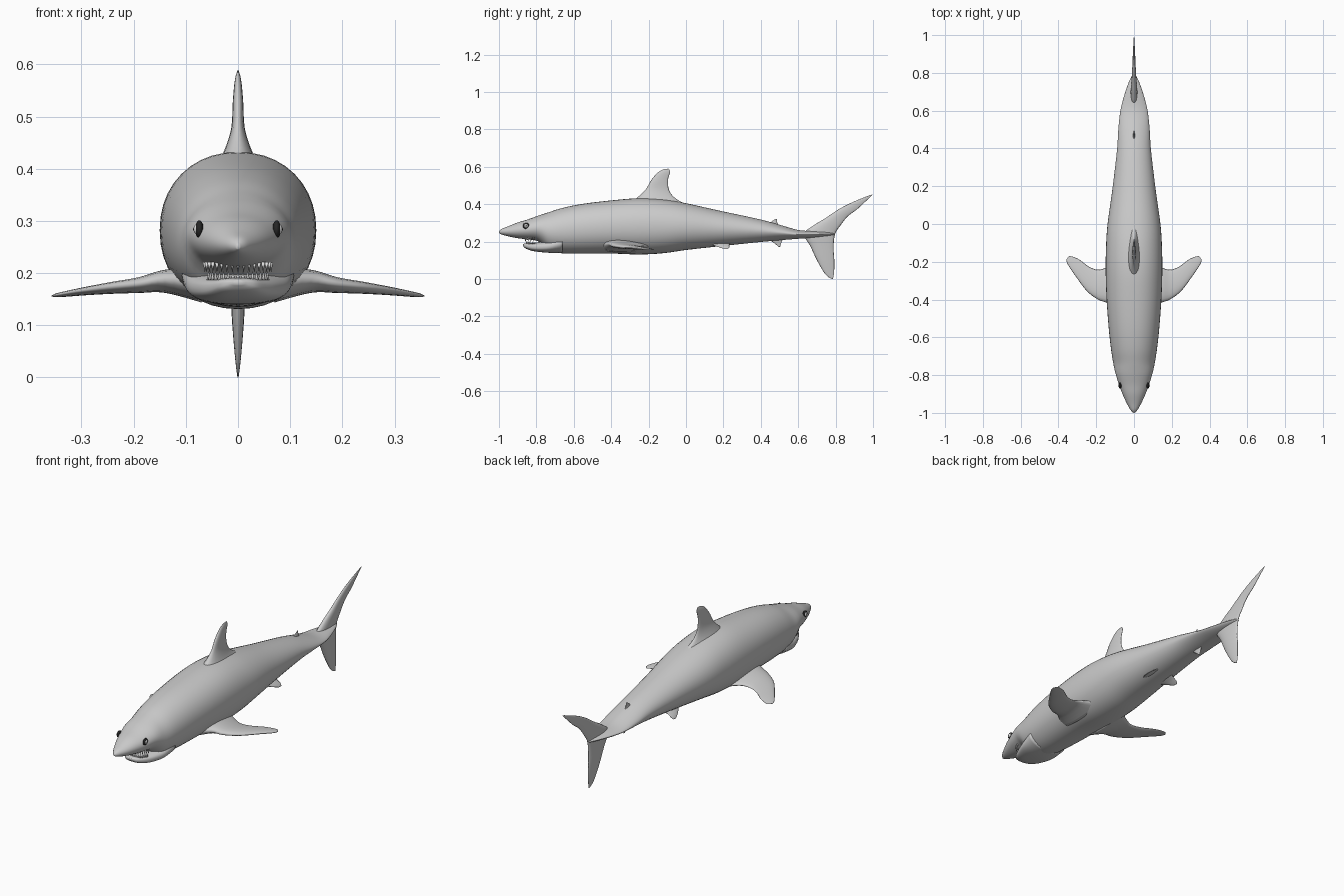
import bpy, bmesh, math
from mathutils import Vector


def material(name, rgb):
    m = bpy.data.materials.new(name)
    m.diffuse_color = (*rgb, 1)
    return m


GREY = material("skin grey", (0.6, 0.6, 0.6))
WHITE = material("tooth white", (0.75, 0.75, 0.75))
DARK = material("eye black", (0.02, 0.02, 0.02))


def finish(bm, name, mat):
    bmesh.ops.recalc_face_normals(bm, faces=bm.faces[:])
    mesh = bpy.data.meshes.new(name)
    bm.to_mesh(mesh)
    bm.free()
    for p in mesh.polygons:
        p.use_smooth = True
    mesh.materials.append(mat)
    ob = bpy.data.objects.new(name, mesh)
    bpy.context.scene.collection.objects.link(ob)
    return ob


def refine(rows, steps):
    """Smooth curve through the stations, as rows of numbers."""
    out = []
    for i in range(len(rows) - 1):
        a, b, c, d = (rows[max(i - 1, 0)], rows[i], rows[i + 1],
                      rows[min(i + 2, len(rows) - 1)])
        for s in range(steps):
            t = s / steps
            out.append([0.5 * (2 * q + (r - p) * t + (2 * p - 5 * q + 4 * r - u) * t * t
                               + (3 * q - p - 3 * r + u) * t ** 3)
                        for p, q, r, u in zip(a, b, c, d)])
    return out + [list(rows[-1])]


def loft(name, rings, mat):
    bm = bmesh.new()
    loops = [[bm.verts.new(p) for p in ring] for ring in rings]
    n = len(loops[0])
    for a, b in zip(loops, loops[1:]):
        for i in range(n):
            bm.faces.new((a[i], a[(i + 1) % n], b[(i + 1) % n], b[i]))
    bm.faces.new(loops[0])
    bm.faces.new(loops[-1])
    return finish(bm, name, mat)


def power(v, p):
    return math.copysign(abs(v) ** p, v)


def hull(name, stations, steps=4, n=40):
    """Stations: y, half width, bottom, top, roundness."""
    rings = []
    for y, w, lo, hi, p in refine(stations, steps):
        ring = []
        for k in range(n):
            a = 2 * math.pi * k / n
            ring.append((w * power(math.cos(a), p), y,
                         (lo + hi) / 2 + (hi - lo) / 2 * power(math.sin(a), p)))
        rings.append(ring)
    return loft(name, rings, GREY)


def fin(name, stations, axis, steps=4, n=20):
    """Stations: leading point, trailing point, half thickness."""
    rings = []
    for r in refine(stations, steps):
        lead, trail, th = Vector(r[0:3]), Vector(r[3:6]), max(r[6], 0.0006)
        ring = []
        for k in range(n):
            a = 2 * math.pi * k / n
            c = (1 - math.cos(a)) / 2
            ring.append(lead.lerp(trail, c) + Vector(axis) * th * math.sin(a) * (1.25 - 0.6 * c))
        rings.append(ring)
    return loft(name, rings, GREY)


def upright(name, rows):
    return fin(name, [(0, a, b, 0, c, d, t) for a, b, c, d, t in rows], (1, 0, 0))


def paired(name, rows):
    for side, s in (("left", 1), ("right", -1)):
        fin(f"{side}_{name}", [(s * r[0], r[1], r[2], s * r[3], r[4], r[5], r[6])
                               for r in rows], (0, 0, 1))


# Body with snout and tail stalk
hull("body", [
    (-1.0, .003, .246, .255, 1), (-.985, .018, .238, .268, 1), (-.95, .038, .228, .282, 1),
    (-.90, .061, .218, .302, 1), (-.85, .080, .212, .317, 1), (-.80, .095, .205, .335, 1),
    (-.77, .103, .185, .345, 1), (-.73, .111, .150, .358, 1), (-.66, .122, .137, .380, .97),
    (-.55, .134, .135, .402, .95), (-.40, .145, .136, .420, .94), (-.25, .150, .131, .432, .94),
    (-.12, .148, .138, .425, .95), (0, .140, .155, .405, .97), (.18, .115, .175, .365, 1),
    (.39, .090, .197, .320, 1.05), (.50, .083, .207, .290, 1.15), (.60, .072, .215, .262, 1.25),
    (.68, .052, .220, .256, 1.25), (.75, .028, .228, .252, 1.2), (.79, .008, .235, .245, 1)])

# Lower jaw
hull("lower_jaw", [
    (-.872, .010, .178, .186, .8), (-.86, .035, .165, .190, .75), (-.83, .057, .152, .192, .75),
    (-.79, .077, .145, .196, .75), (-.73, .098, .140, .210, .85), (-.66, .108, .140, .250, 1)])

# Dorsal fin
upright("dorsal_fin", [
    (-.30, .405, .03, .385, .045), (-.255, .44, -.055, .43, .026), (-.215, .48, -.09, .475, .013),
    (-.185, .53, -.096, .53, .010), (-.15, .57, -.085, .572, .006), (-.12, .587, -.093, .59, .001)])

# Tail fin, lower tip to upper tip
upright("tail_fin", [
    (.78, 0, .786, 0, .001), (.745, .025, .792, .04, .005), (.70, .10, .793, .10, .011),
    (.665, .175, .789, .17, .015), (.63, .24, .797, .24, .018), (.68, .285, .825, .285, .015),
    (.745, .325, .865, .335, .011), (.82, .375, .913, .371, .008), (.90, .415, .955, .41, .005),
    (.985, .449, 1.0, .452, .001)])

# Small fins on the tail stalk
upright("second_dorsal_fin", [
    (.42, .285, .52, .27, .012), (.45, .302, .492, .293, .005), (.47, .316, .486, .312, .003),
    (.48, .322, .486, .322, .001)])
upright("anal_fin", [
    (.42, .225, .53, .225, .012), (.455, .203, .515, .206, .006), (.48, .185, .508, .188, .003),
    (.495, .172, .503, .172, .001)])

# Pectoral and pelvic fins
paired("pectoral_fin", [
    (.07, -.47, .18, .07, -.17, .172, .034), (.14, -.42, .188, .14, -.225, .178, .022),
    (.19, -.40, .18, .19, -.242, .172, .015), (.25, -.355, .173, .24, -.225, .168, .011),
    (.31, -.275, .165, .29, -.188, .162, .007), (.35, -.215, .158, .335, -.17, .157, .004),
    (.358, -.19, .156, .35, -.175, .156, .001)])
paired("pelvic_fin", [
    (.035, .11, .195, .035, .24, .195, .012), (.06, .145, .182, .06, .232, .182, .007),
    (.078, .178, .170, .078, .232, .170, .004), (.088, .205, .161, .088, .225, .161, .001)])


# Eyes: socket ring, eyeball and pupil
def ball(name, centre, size, mat):
    bm = bmesh.new()
    bmesh.ops.create_uvsphere(bm, u_segments=20, v_segments=12, radius=1)
    for v in bm.verts:
        v.co = Vector(c + s * q for c, s, q in zip(centre, size, v.co))
    return finish(bm, name, mat)


for side, s in (("left", 1), ("right", -1)):
    ball(f"{side}_eye_ring", (s * .074, -.855, .284), (.008, .017, .017), DARK)
    ball(f"{side}_eyeball", (s * .076, -.855, .284), (.009, .011, .011), WHITE)
    ball(f"{side}_pupil", (s * .083, -.855, .284), (.003, .004, .004), DARK)

# Two rows of teeth round the mouth
for name, z, h, reach in (("upper_teeth", .221, -.02, 1.04), ("lower_teeth", .187, .018, .92)):
    bm = bmesh.new()
    for k in range(17):
        a = math.radians(-76 + 152 * k / 16)
        x, y = .063 * reach * math.sin(a), -.80 - .058 * reach * math.cos(a)
        base = [bm.verts.new((x + .004 * math.cos(b), y + .004 * math.sin(b), z))
                for b in (i * math.pi / 3 for i in range(6))]
        tip = bm.verts.new((x, y, z + h))
        bm.faces.new(base)
        for i in range(6):
            bm.faces.new((base[i], base[(i + 1) % 6], tip))
    finish(bm, name, WHITE)
